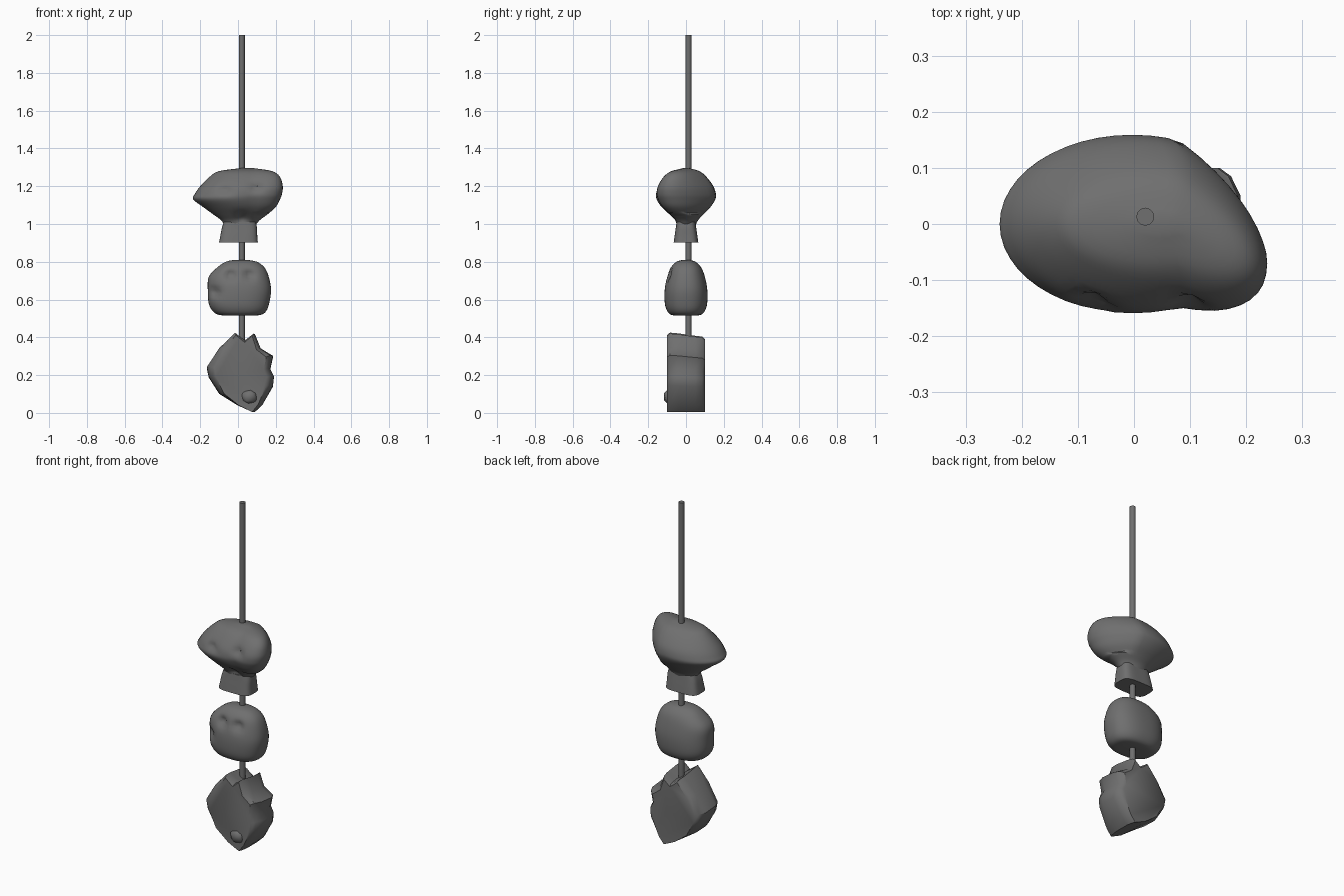
import bpy, bmesh
from math import cos, sin, pi, exp, radians
from mathutils import Vector

cube = bpy.data.objects.get("Cube")
if cube:
    bpy.data.objects.remove(cube, do_unlink=True)

grey = bpy.data.materials.new("dark_grey")
grey.use_nodes = True
grey.diffuse_color = (0.16, 0.16, 0.16, 1)
grey.node_tree.nodes["Principled BSDF"].inputs["Base Color"].default_value = (0.16, 0.16, 0.16, 1)


def finish(name, bm, angle):
    bmesh.ops.recalc_face_normals(bm, faces=bm.faces)
    mesh = bpy.data.meshes.new(name)
    bm.to_mesh(mesh)
    bm.free()
    mesh.materials.append(grey)
    obj = bpy.data.objects.new(name, mesh)
    bpy.context.collection.objects.link(obj)
    bpy.ops.object.select_all(action="DESELECT")
    obj.select_set(True)
    bpy.context.view_layer.objects.active = obj
    bpy.ops.object.shade_smooth_by_angle(angle=radians(angle))
    return obj


def bridge(bm, rings):
    """Skin a list of equal point rings and cap both ends."""
    loops = [[bm.verts.new(p) for p in ring] for ring in rings]
    n = len(loops[0])
    for a, b in zip(loops, loops[1:]):
        for i in range(n):
            j = (i + 1) % n
            bm.faces.new((a[i], a[j], b[j], b[i]))
    bm.faces.new(loops[0])
    bm.faces.new(loops[-1])


def spread(rows, steps):
    """Smoothly fill in rows between the given cross-sections."""
    out = []
    for k in range(len(rows) - 1):
        p = [Vector(rows[min(max(k + d, 0), len(rows) - 1)]) for d in (-1, 0, 1, 2)]
        for s in range(steps):
            t = s / steps
            out.append(p[1] + 0.5 * t * (p[2] - p[0] + t * (2 * p[0] - 5 * p[1] + 4 * p[2] - p[3]
                       + t * (3 * (p[1] - p[2]) + p[3] - p[0]))))
    return out + [Vector(rows[-1])]


def bead(name, rows, power, shift, dents, sides=48):
    """Loft rows of (z, left x, right x, half depth); press round dents into the front."""
    rings = []
    for z, x0, x1, depth in spread(rows, 4):
        ring = []
        for i in range(sides):
            c, s = cos(2 * pi * i / sides), sin(2 * pi * i / sides)
            r = (abs(c) ** power + abs(s) ** power) ** (-1 / power)
            p = Vector(((x0 + x1) / 2 + c * r * (x1 - x0) / 2, s * r * depth, z))
            p.y += shift(p)
            if p.y < 0:
                for dx, dz, size, deep in dents:
                    p.y += deep * exp(-((p.x - dx) ** 2 + (p.z - dz) ** 2) / size ** 2)
            ring.append(p)
        rings.append(ring)
    bm = bmesh.new()
    bridge(bm, rings)
    return finish(name, bm, 50)


# Skull bead: lopsided cranium narrowing into a neck
cranium = [(1.296, 0.02, 0.08, 0.015), (1.28, -0.10, 0.18, 0.07), (1.25, -0.15, 0.222, 0.108),
           (1.2, -0.2, 0.237, 0.145), (1.16, -0.228, 0.233, 0.158), (1.13, -0.237, 0.222, 0.155),
           (1.09, -0.185, 0.2, 0.13), (1.05, -0.13, 0.155, 0.092), (1.02, -0.09, 0.115, 0.064),
           (0.99, -0.07, 0.09, 0.05)]
bead("skull_bead", cranium, 2,
     lambda p: -0.07 * min(max((p.x - 0.08) / 0.15, 0), 1) if p.z > 1.05 else 0,
     [(-0.07, 1.18, 0.022, 0.025), (0.1, 1.195, 0.022, 0.025), (0.02, 1.035, 0.03, 0.025)])

# Jaw: flared boxy collar under the skull
jaw = [(1.01, -0.075, 0.095, 0.05), (0.98, -0.085, 0.1, 0.054),
       (0.94, -0.093, 0.102, 0.06), (0.903, -0.1, 0.105, 0.065)]
bead("jaw", jaw, 4, lambda p: 0, [])

# Round middle bead with pits
ball = [(0.81, -0.02, 0.05, 0.018), (0.8, -0.065, 0.1, 0.05), (0.77, -0.11, 0.14, 0.08),
        (0.72, -0.155, 0.163, 0.1), (0.65, -0.16, 0.175, 0.113), (0.58, -0.155, 0.165, 0.112),
        (0.54, -0.135, 0.15, 0.1), (0.52, -0.105, 0.125, 0.08), (0.515, -0.06, 0.08, 0.05)]
bead("round_bead", ball, 2.4, lambda p: 0,
     [(-0.12, 0.64, 0.022, 0.03), (-0.04, 0.73, 0.025, 0.03), (0.06, 0.73, 0.025, 0.025)])

# Jagged shard bead: front outline skinned through its depth
outline = [(-0.02, 0.43), (-0.1, 0.35), (-0.165, 0.25), (-0.155, 0.2), (-0.1, 0.11), (0, 0.045),
           (0.09, 0.01), (0.13, 0.05), (0.185, 0.15), (0.19, 0.2), (0.17, 0.24), (0.185, 0.31),
           (0.12, 0.35), (0.09, 0.425), (0.04, 0.39), (0, 0.415)]
layers = [(-0.1, 0.78, 0.97), (-0.085, 0.9, 1), (-0.04, 1, 0.99), (0.05, 1, 0.96),
          (0.085, 0.9, 0.95), (0.1, 0.78, 0.92)]
bm = bmesh.new()
bridge(bm, [[(0.02 + (x - 0.02) * sx, y, 0.01 + (z - 0.01) * sz) for x, z in outline]
            for y, sx, sz in layers])
finish("shard_bead", bm, 40)

# Low chip at the foot of the shard
bm = bmesh.new()
bmesh.ops.create_icosphere(bm, subdivisions=1, radius=1)
for v in bm.verts:
    v.co = (0.06 + v.co.x * 0.05, -0.09 + v.co.y * 0.03, 0.09 + v.co.z * 0.045)
finish("shard_chip", bm, 60)

# Rod threading the beads
bm = bmesh.new()
bridge(bm, [[(0.02 + 0.016 * cos(i * pi / 6), 0.013 + 0.016 * sin(i * pi / 6), z) for i in range(12)]
            for z in (0.3, 2.0)])
finish("rod", bm, 40)

# Rest the lowest point on the ground
for obj in bpy.context.collection.objects:
    if obj.type == "MESH" and grey.name in obj.data.materials:
        obj.location.z = -0.005 if obj.name.startswith("shard") else 0
